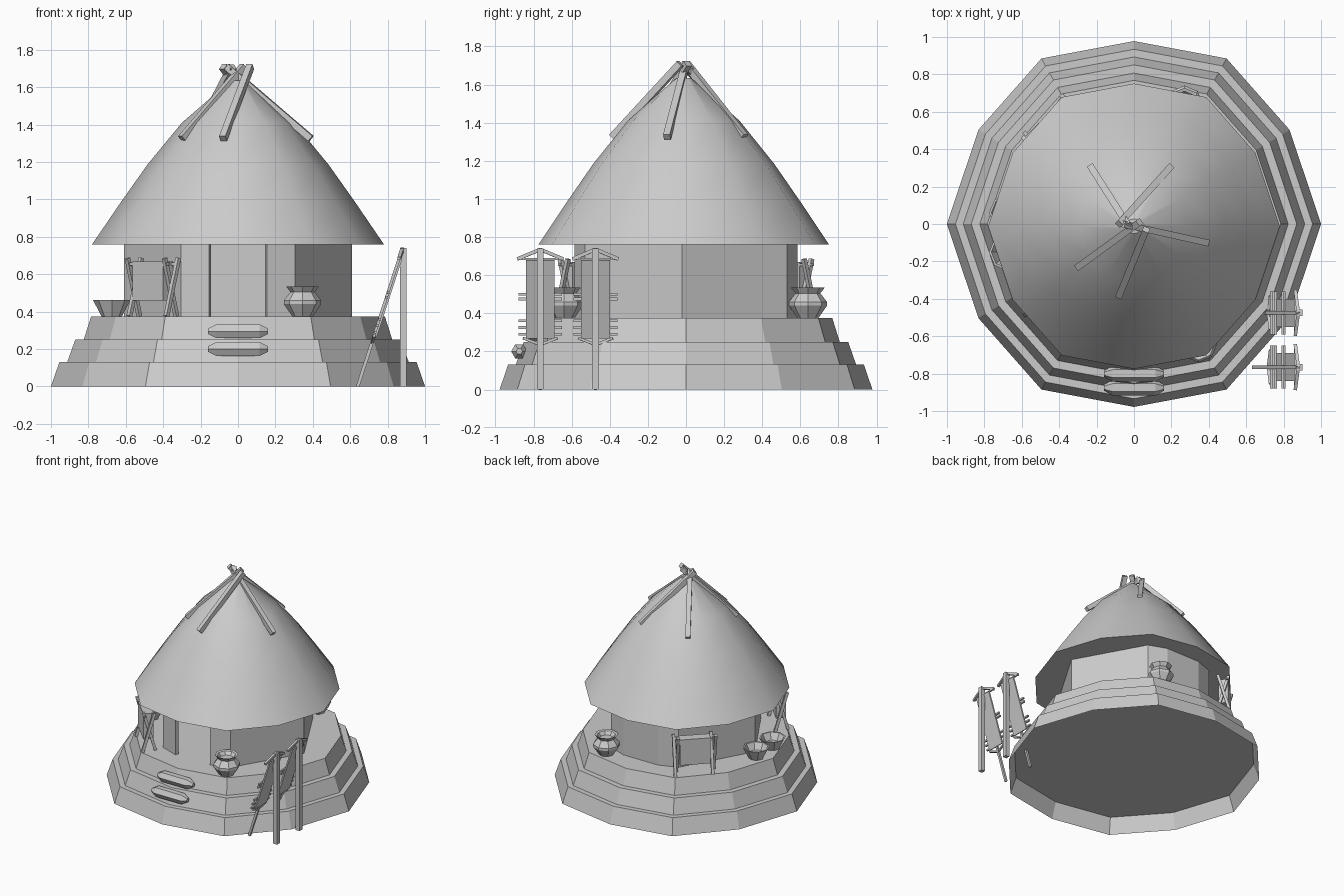
import bpy, bmesh, math
from mathutils import Vector

cube = bpy.data.objects.get("Cube")
if cube:
    bpy.data.objects.remove(cube)

grey = bpy.data.materials.new("plain_grey")
grey.use_nodes = True
grey.diffuse_color = (0.6, 0.6, 0.6, 1)
grey.node_tree.nodes["Principled BSDF"].inputs["Base Color"].default_value = (0.6, 0.6, 0.6, 1)


def finish(name, bm, fix=True):
    if fix:
        bmesh.ops.recalc_face_normals(bm, faces=bm.faces[:])
    me = bpy.data.meshes.new(name)
    bm.to_mesh(me)
    bm.free()
    me.materials.append(grey)
    ob = bpy.data.objects.new(name, me)
    bpy.context.collection.objects.link(ob)
    return ob


def loft(bm, rings, caps=(True, True)):
    """Skin a list of equal-length point rings."""
    loops = [[bm.verts.new(p) for p in ring] for ring in rings]
    n = len(loops[0])
    for a, b in zip(loops, loops[1:]):
        for i in range(n):
            j = (i + 1) % n
            bm.faces.new((a[i], a[j], b[j], b[i]))
    if caps[0]:
        bm.faces.new(loops[0][::-1])
    if caps[1]:
        bm.faces.new(loops[-1])


def circle(r, z, n, x=0, y=0):
    return [(x + r * math.cos(math.tau * i / n), y + r * math.sin(math.tau * i / n), z)
            for i in range(n)]


def beam(bm, p, q, w, d=None, up=(0, 0, 1)):
    """Square bar from p to q."""
    p, q = Vector(p), Vector(q)
    t = (q - p).normalized()
    up = Vector(up)
    if abs(t.dot(up)) > 0.98:
        up = Vector((0, 1, 0))
    s = t.cross(up).normalized() * w / 2
    u = s.cross(t).normalized() * (d or w) / 2
    loft(bm, [[e + s + u, e - s + u, e - s - u, e + s - u] for e in (p, q)])


# Twelve-sided plan shared by platform and roof
quarter = [(1, 0), (0.832, 0.503), (0.495, 0.885)]
plan = quarter + [(0, 0.978)] + [(-x, y) for x, y in quarter[::-1]]
plan += [(x, -y) for x, y in plan[-2:0:-1]]


def plan_ring(s, z, dy=0):
    return [(x * s, y * s + dy, z) for x, y in plan]


# Stepped platform, open underneath
tiers = [(1, 0.955, 0, 0.13), (0.913, 0.87, 0.13, 0.25), (0.825, 0.785, 0.25, 0.375)]
for i, (r0, r1, z0, z1) in enumerate(tiers):
    bm = bmesh.new()
    loft(bm, [plan_ring(r0, z0), plan_ring(r1, z1)], (False, True))
    finish(f"platform_tier_{i + 1}", bm, False)

# Wall with a doorway gap at the front
half = [(0.155, -0.585), (0.305, -0.53), (0.61, -0.02), (0.305, 0.53), (0.155, 0.585)]
path = half + [(-x, y) for x, y in half[::-1]]
bm = bmesh.new()
low = [bm.verts.new((x, y, 0.375)) for x, y in path]
high = [bm.verts.new((x, y, 0.765)) for x, y in path]
for i in range(len(path) - 1):
    bm.faces.new((low[i], low[i + 1], high[i + 1], high[i]))
wall = finish("wall", bm, False)
solid = wall.modifiers.new("thickness", 'SOLIDIFY')
solid.thickness = 0.03
solid.offset = -1

# Thatched roof
bm = bmesh.new()
profile = [(0.78, 0.76), (0.63, 0.98), (0.485, 1.185), (0.3, 1.41), (0.04, 1.635)]
loft(bm, [plan_ring(r, z, -0.012) for r, z in profile])
roof = finish("thatched_roof", bm)
bpy.ops.object.select_all(action='DESELECT')
roof.select_set(True)
bpy.context.view_layer.objects.active = roof
bpy.ops.object.shade_smooth_by_angle(angle=math.radians(40))

# Crossed poles resting on the roof top
bm = bmesh.new()
for x0, y0, x1, y1 in [(-0.08, -0.385, 0.065, -0.03), (-0.3, -0.23, 0.03, 0.01),
                       (0.39, -0.1, -0.06, 0.0), (-0.23, 0.305, -0.03, -0.01),
                       (0.195, 0.305, -0.08, 0.0)]:
    beam(bm, (x0, y0, 1.325), (x1, y1, 1.71), 0.036)
finish("roof_poles", bm)

# Log steps at the front
for i, (y, z) in enumerate([(-0.875, 0.2), (-0.8, 0.295)]):
    bm = bmesh.new()
    rings = []
    for x, s in [(-0.16, 0.4), (-0.115, 1), (0.115, 1), (0.16, 0.4)]:
        rings.append([(x, y + 0.042 * s * math.cos(math.tau * k / 6),
                       z + 0.043 * s * math.sin(math.tau * k / 6)) for k in range(6)])
    loft(bm, rings)
    finish(f"log_step_{i + 1}", bm)

# Clay pots
pot = [(0.055, 0.375), (0.1, 0.44), (0.1, 0.46), (0.065, 0.505), (0.088, 0.535), (0.07, 0.53), (0.05, 0.505)]
for name, x, y in [("front_pot", 0.345, -0.64), ("back_pot", 0.27, 0.64)]:
    bm = bmesh.new()
    loft(bm, [circle(r, z, 8, x, y) for r, z in pot])
    finish(name, bm)

# Open bowls
bowl = [(0.055, 0.375), (0.1, 0.462), (0.088, 0.462), (0.06, 0.41)]
for i, y in enumerate((0.06, -0.15)):
    bm = bmesh.new()
    loft(bm, [circle(r, z, 8, -0.675, y) for r, z in bowl])
    finish(f"bowl_{i + 1}", bm)

# Cross-legged cloth racks beside the wall
for name, side in (("front", -1), ("back", 1)):
    c = Vector((-0.455, 0.54 * side, 0))
    along = Vector((0.7, 0.7 * side, 0)).normalized()
    out = Vector((-0.7, 0.7 * side, 0)).normalized()
    up = Vector((0, 0, 1))
    bm = bmesh.new()
    for e in (-0.14, 0.14):
        for k in (-1, 1):
            beam(bm, c + along * (e + 0.012 * k) + out * 0.05 * k + up * 0.375,
                 c + along * (e + 0.012 * k) - out * 0.04 * k + up * 0.685, 0.022)
    for k in (-1, 1):
        beam(bm, c - along * 0.15 + out * 0.03 * k + up * 0.655,
             c + along * 0.15 + out * 0.03 * k + up * 0.655, 0.015)
    finish(name + "_rack_frame", bm)
    bm = bmesh.new()
    beam(bm, c + up * 0.46, c + up * 0.668, 0.075, 0.23, up=along)
    finish(name + "_rack_cloth", bm)


# Leaning hide-stretching frames
def lean(y, z, off=0):
    return (0.64 + 0.325 * z + off, y, z)


for i, y in enumerate((-0.765, -0.475)):
    bm = bmesh.new()
    beam(bm, (0.883, y, 0), (0.883, y, 0.74), 0.035)
    beam(bm, lean(y, 0), lean(y, 0.73), 0.018)
    for k in (-1, 1):
        beam(bm, lean(y, 0.735), lean(y + 0.12 * k, 0.685), 0.018)
        beam(bm, lean(y, 0.235), lean(y + 0.09 * k, 0.27), 0.014)
    beam(bm, lean(y - 0.12, 0.685), lean(y + 0.12, 0.685), 0.012)
    for z in (0.5, 0.475, 0.36, 0.325, 0.29):
        beam(bm, lean(y - 0.115, z), lean(y + 0.115, z), 0.014)
    finish(f"stretching_frame_{i + 1}", bm)
    bm = bmesh.new()
    beam(bm, lean(y, 0.27, 0.01), lean(y, 0.68, 0.01), 0.15, 0.012, up=(1, 0, 0))
    finish(f"stretched_hide_{i + 1}", bm)
